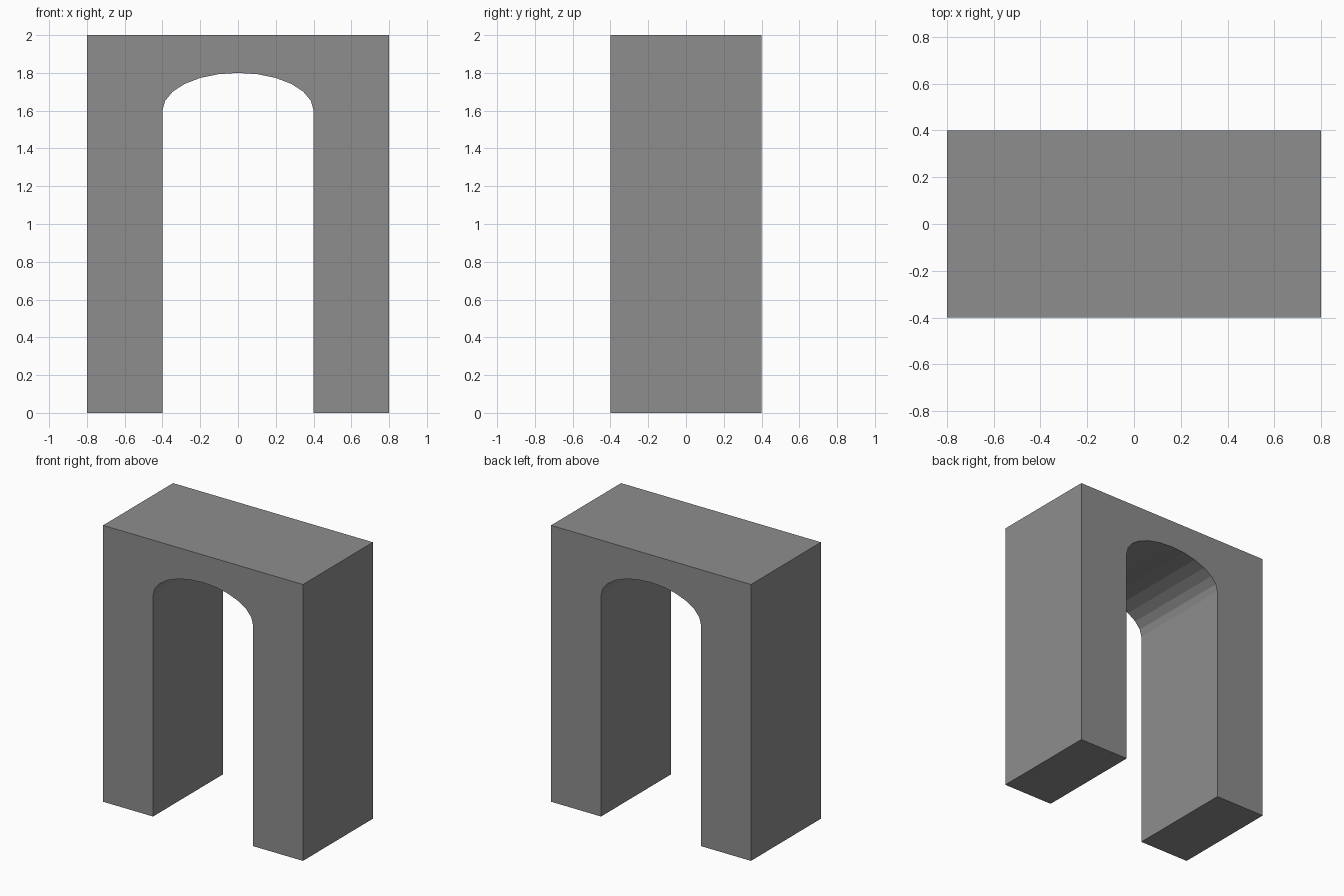
import bpy
import bmesh
from math import cos, sin, pi
from mathutils import Vector

cube = bpy.data.objects.get("Cube")
if cube:
    bpy.data.objects.remove(cube, do_unlink=True)

HALF_WIDTH, HALF_DEPTH, HEIGHT = 0.8, 0.4, 2.0
OPENING, SPRING, RISE = 0.4, 1.6, 0.2   # half span, spring height, arch rise
SEGMENTS = 12

# Stone colour
stone = bpy.data.materials.new("grey_stone")
stone.use_nodes = True
colour = (0.27, 0.27, 0.27, 1)
stone.diffuse_color = colour
stone.node_tree.nodes["Principled BSDF"].inputs["Base Color"].default_value = colour

# Front profile: outer outline, then the half-ellipse opening
profile = [(-OPENING, 0), (-HALF_WIDTH, 0), (-HALF_WIDTH, HEIGHT),
           (HALF_WIDTH, HEIGHT), (HALF_WIDTH, 0), (OPENING, 0)]
for i in range(SEGMENTS + 1):
    angle = pi * i / SEGMENTS
    profile.append((OPENING * cos(angle), SPRING + RISE * sin(angle)))

# Extrude the profile through the depth
bm = bmesh.new()
front = bm.faces.new([bm.verts.new((x, -HALF_DEPTH, z)) for x, z in profile])
result = bmesh.ops.extrude_face_region(bm, geom=[front], use_keep_orig=True)
moved = [v for v in result["geom"] if isinstance(v, bmesh.types.BMVert)]
bmesh.ops.translate(bm, verts=moved, vec=Vector((0, 2 * HALF_DEPTH, 0)))
bmesh.ops.recalc_face_normals(bm, faces=bm.faces)

mesh = bpy.data.meshes.new("archway")
bm.to_mesh(mesh)
bm.free()
mesh.materials.append(stone)
archway = bpy.data.objects.new("archway", mesh)
bpy.context.collection.objects.link(archway)
